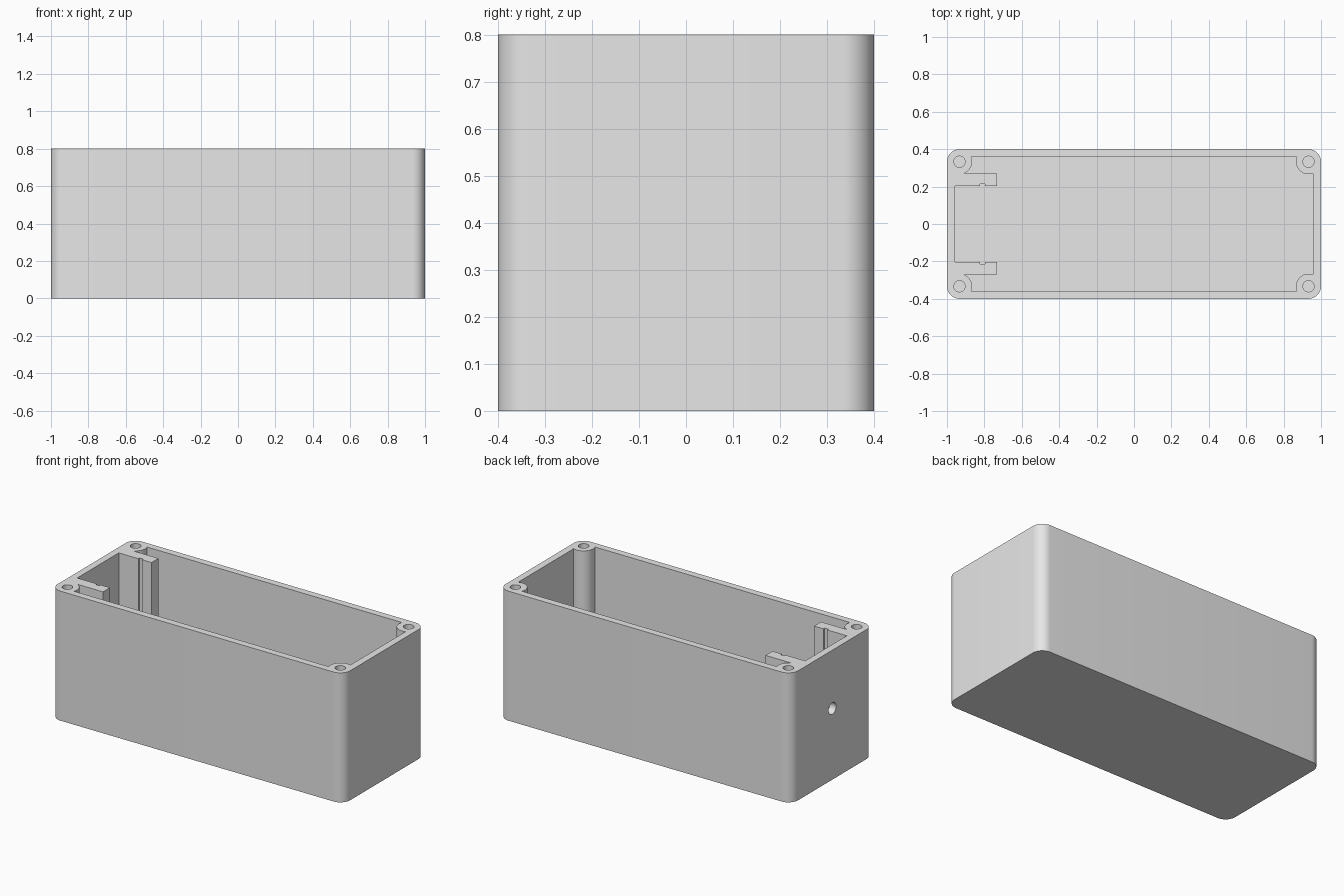
import bpy
import bmesh
import math
from mathutils import Matrix, Vector

if "Cube" in bpy.data.objects:
    bpy.data.objects.remove(bpy.data.objects["Cube"], do_unlink=True)

# Overall dimensions
HALF_X, HALF_Y, HEIGHT = 1.0, 0.4, 0.8
WALL = 0.043
CORNER = 0.067
POST_X, POST_Y = HALF_X - CORNER, HALF_Y - CORNER

grey = bpy.data.materials.new("plain grey")
grey.use_nodes = True
grey.diffuse_color = (0.8, 0.8, 0.8, 1)
grey.node_tree.nodes["Principled BSDF"].inputs["Base Color"].default_value = (0.8, 0.8, 0.8, 1)


def make_object(name, bm):
    bmesh.ops.recalc_face_normals(bm, faces=bm.faces)
    mesh = bpy.data.meshes.new(name)
    bm.to_mesh(mesh)
    bm.free()
    mesh.materials.append(grey)
    obj = bpy.data.objects.new(name, mesh)
    bpy.context.collection.objects.link(obj)
    return obj


def box(name, low, high, corner=0):
    low, high = Vector(low), Vector(high)
    bm = bmesh.new()
    bmesh.ops.create_cube(bm, size=1)
    bmesh.ops.scale(bm, vec=high - low, verts=bm.verts)
    bmesh.ops.translate(bm, vec=(low + high) / 2, verts=bm.verts)
    if corner:
        upright = [e for e in bm.edges
                   if abs(e.verts[0].co.z - e.verts[1].co.z) > 0.01]
        bmesh.ops.bevel(bm, geom=upright, offset=corner, segments=12,
                        profile=0.5, affect='EDGES')
    return make_object(name, bm)


def cylinder(name, centre, radius, depth, axis='Z'):
    bm = bmesh.new()
    turn = Matrix.Rotation(math.pi / 2, 4, 'Y') if axis == 'X' else Matrix()
    bmesh.ops.create_cone(bm, cap_ends=True, segments=48, radius1=radius,
                          radius2=radius, depth=depth,
                          matrix=Matrix.Translation(centre) @ turn)
    return make_object(name, bm)


def combine(target, tool, operation):
    mod = target.modifiers.new(operation.lower(), 'BOOLEAN')
    mod.operation = operation
    mod.solver = 'EXACT'
    mod.object = tool
    bpy.context.view_layer.update()
    graph = bpy.context.evaluated_depsgraph_get()
    result = bpy.data.meshes.new_from_object(target.evaluated_get(graph))
    target.modifiers.clear()
    target.data = result
    bpy.data.objects.remove(tool, do_unlink=True)


# Outer body and the inner space
body = box("enclosure_body", (-HALF_X, -HALF_Y, 0), (HALF_X, HALF_Y, HEIGHT), CORNER)
cavity = box("cavity", (WALL - HALF_X, WALL - HALF_Y, WALL),
             (HALF_X - WALL, HALF_Y - WALL, HEIGHT + 0.1))

# Round screw posts left standing in the corners
for sx in (-1, 1):
    for sy in (-1, 1):
        combine(cavity, cylinder("screw_post", (sx * POST_X, sy * POST_Y, 0.5),
                                 CORNER, 1.4), 'DIFFERENCE')

# Pair of rails at the left-hand end, each with a narrow slot
for sy in (-1, 1):
    ys = sorted((sy * 0.203, sy * 0.271))
    combine(cavity, box("rail", (-1.1, ys[0], -0.2), (-0.733, ys[1], 1.2)), 'DIFFERENCE')
    ys = sorted((sy * 0.19, sy * 0.215))
    combine(cavity, box("rail_slot", (-0.823, ys[0], WALL),
                        (-0.797, ys[1], HEIGHT + 0.1)), 'UNION')

combine(body, cavity, 'DIFFERENCE')

# Screw holes in the posts
for sx in (-1, 1):
    for sy in (-1, 1):
        combine(body, cylinder("screw_hole", (sx * POST_X, sy * POST_Y, HEIGHT),
                               0.03, 0.4), 'DIFFERENCE')

# Cable hole through the end wall
combine(body, cylinder("cable_hole", (-HALF_X, 0, 0.44), 0.036, 0.2, 'X'), 'DIFFERENCE')

bpy.ops.object.select_all(action='DESELECT')
body.select_set(True)
bpy.context.view_layer.objects.active = body
bpy.ops.object.shade_smooth_by_angle(angle=math.radians(30))
